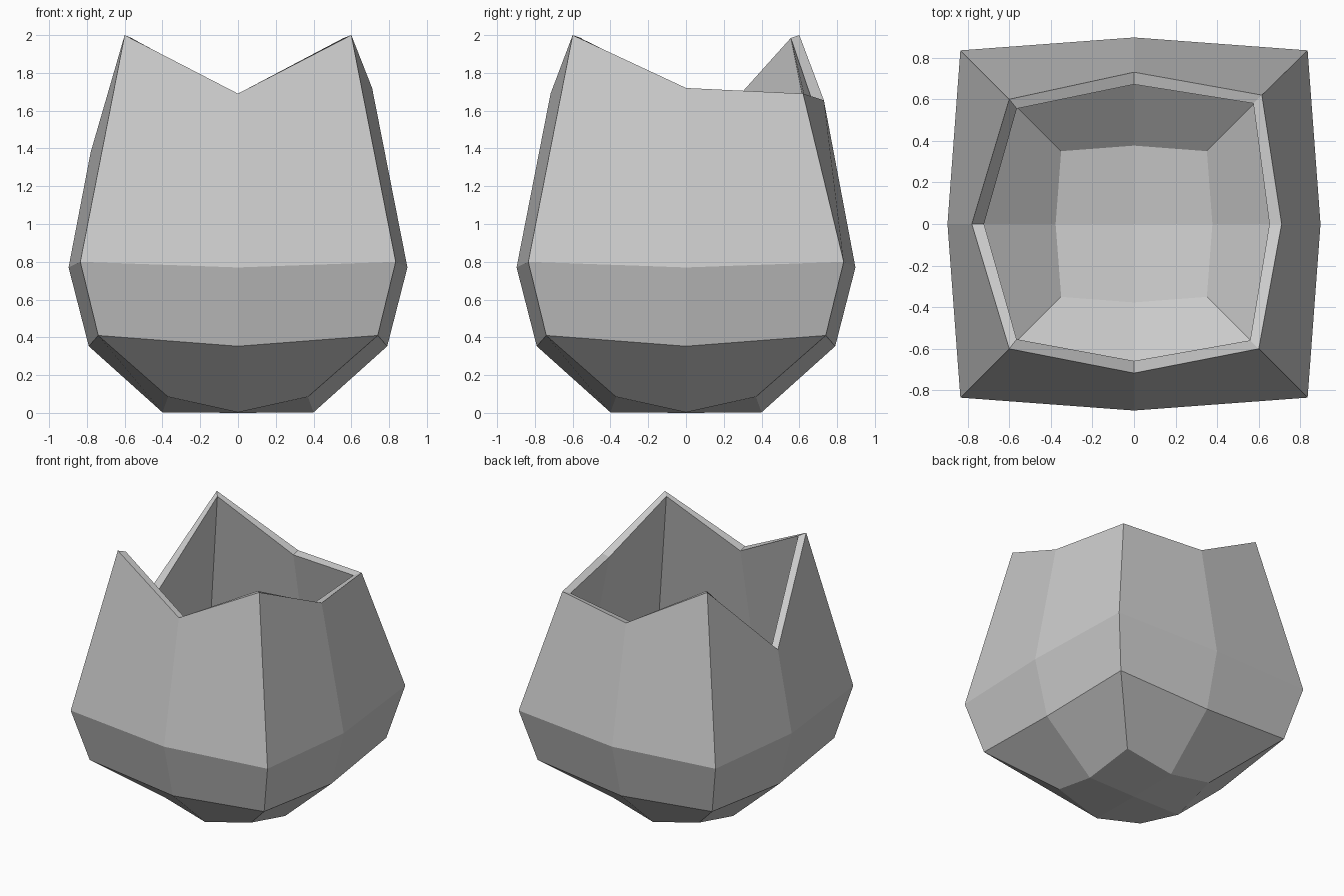
import bpy, bmesh

if "Cube" in bpy.data.objects:
    bpy.data.objects.remove(bpy.data.objects["Cube"])

def ring(c, zc, m, zm):
    """Eight points: square corners and bulged side middles, starting front left."""
    return [(-c, -c, zc), (0, -m, zm), (c, -c, zc), (m, 0, zm),
            (c, c, zc), (0, m, zm), (-c, c, zc), (-m, 0, zm)]

# Horizontal sections, ending in the broken jagged rim
sections = [
    ring(0.37, 0.085, 0.40, 0.003),
    ring(0.74, 0.41, 0.79, 0.353),
    ring(0.835, 0.80, 0.897, 0.77),
    [(-0.6, -0.6, 2.0), (0, -0.717, 1.69), (0.6, -0.6, 2.0), (0.71, 0, 1.72),
     (0.615, 0.62, 1.69), (0, 0.73, 1.655), (-0.6, 0.6, 2.0), (-0.78, 0, 1.38)],
]

bm = bmesh.new()
rings = [[bm.verts.new(p) for p in s] for s in sections]

# Side walls
for lo, hi in zip(rings, rings[1:]):
    for i in range(8):
        j = (i + 1) % 8
        bm.faces.new((lo[i], lo[j], hi[j], hi[i]))

# Base made of four quads around a centre point
centre = bm.verts.new((0, 0, 0))
base = rings[0]
for i in (0, 2, 4, 6):
    bm.faces.new((centre, base[(i + 1) % 8], base[i], base[i - 1]))

bmesh.ops.recalc_face_normals(bm, faces=bm.faces)
if sum(f.normal.dot(f.calc_center_median() - centre.co.lerp(rings[2][0].co, 0)) for f in bm.faces) < 0:
    bmesh.ops.reverse_faces(bm, faces=bm.faces)
mesh = bpy.data.meshes.new("broken_shell")
bm.to_mesh(mesh)
bm.free()
shell = bpy.data.objects.new("broken_shell", mesh)
bpy.context.collection.objects.link(shell)

# Wall thickness, inward
wall = shell.modifiers.new("wall", 'SOLIDIFY')
wall.thickness = 0.06
wall.offset = -1
